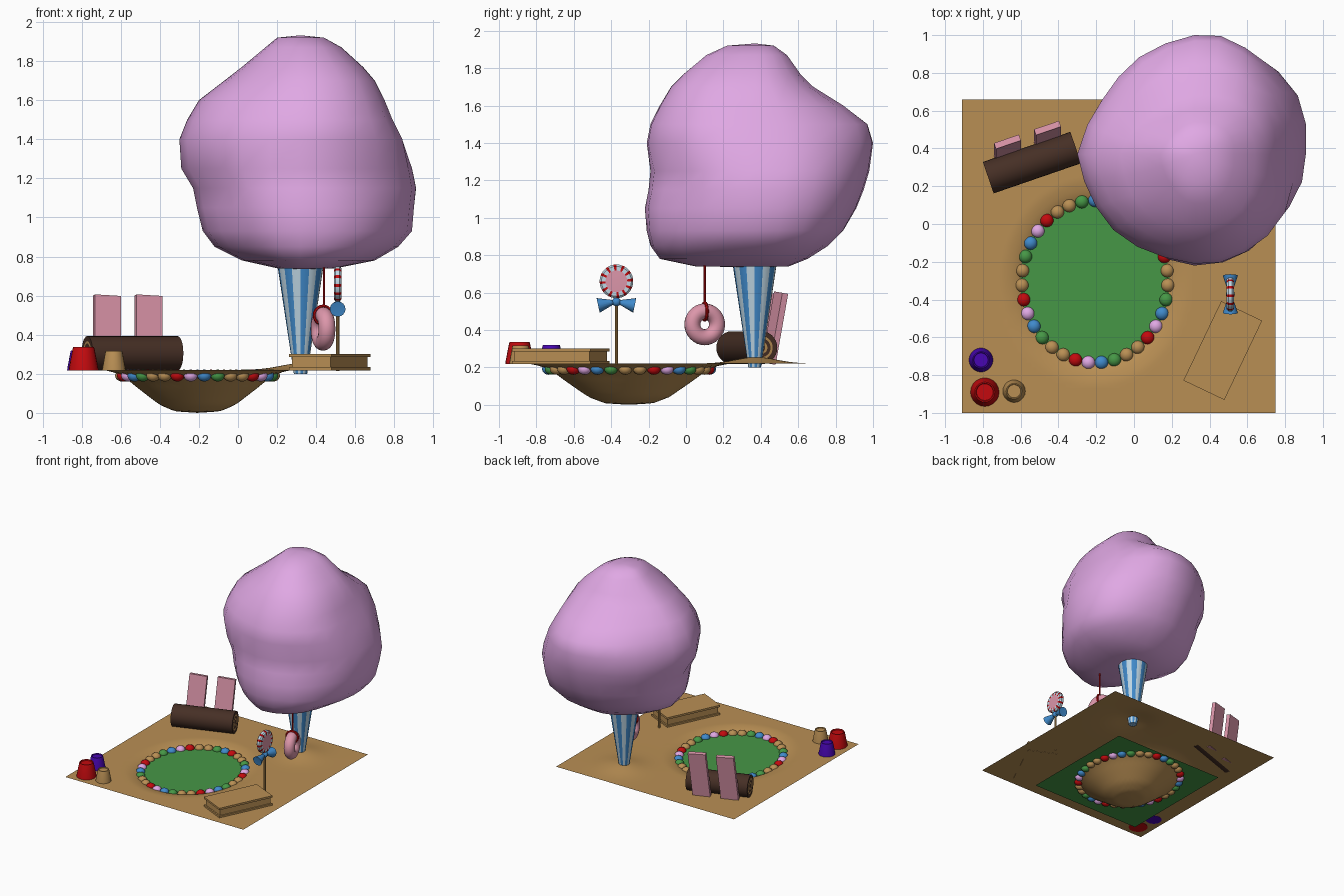
import bpy, bmesh, math
from mathutils import Matrix, Vector
from math import sin, cos, pi, radians, exp, hypot

if "Cube" in bpy.data.objects:
    bpy.data.objects.remove(bpy.data.objects["Cube"])


def material(name, r, g, b):
    m = bpy.data.materials.new(name)
    lin = [((c / 255 + 0.055) / 1.055) ** 2.4 if c > 10 else c / 255 / 12.92 for c in (r, g, b)]
    m.diffuse_color = (*lin, 1)
    m.use_nodes = True
    m.node_tree.nodes["Principled BSDF"].inputs["Base Color"].default_value = m.diffuse_color
    return m


TAN = material("biscuit_tan", 185, 143, 84)
GREEN = material("lime_green", 70, 151, 70)
LILAC = material("candyfloss_lilac", 224, 168, 228)
BLUE = material("candy_blue", 64, 138, 203)
PALE = material("pale_blue_white", 190, 214, 228)
RED = material("cherry_red", 195, 10, 14)
PURPLE = material("grape_purple", 72, 6, 178)
PINK = material("wafer_pink", 220, 150, 170)
BROWN = material("chocolate_brown", 70, 47, 37)


def finish(name, bm, mats, matrix=Matrix(), angle=35):
    bmesh.ops.remove_doubles(bm, verts=bm.verts, dist=1e-5)
    bmesh.ops.recalc_face_normals(bm, faces=bm.faces)
    me = bpy.data.meshes.new(name)
    bm.to_mesh(me)
    bm.free()
    for m in mats:
        me.materials.append(m)
    me.transform(matrix)
    me.shade_smooth()
    me.set_sharp_from_angle(angle=radians(angle))
    ob = bpy.data.objects.new(name, me)
    bpy.context.collection.objects.link(ob)
    return ob


def loft(bm, rings, closed=False, rule=None):
    """Skin a list of rings of points; rule(ring, segment) gives the material."""
    vs = [[bm.verts.new(p) for p in ring] for ring in rings]
    n, k = len(vs), len(vs[0])
    for i in range(n if closed else n - 1):
        for j in range(k):
            a, b = vs[i], vs[(i + 1) % n]
            f = bm.faces.new((a[j], a[(j + 1) % k], b[(j + 1) % k], b[j]))
            f.material_index = rule(i, j) if rule else 0


def lathe(name, profile, mats, matrix, segs=24, rule=None, closed=False):
    bm = bmesh.new()
    loft(bm, [[(r * cos(2 * pi * j / segs), r * sin(2 * pi * j / segs), z)
               for j in range(segs)] for r, z in profile], closed, rule)
    return finish(name, bm, mats, matrix)


def torus(name, R, r, mat, matrix, segs=32, sides=16):
    prof = [(R + r * cos(2 * pi * i / sides), r * sin(2 * pi * i / sides)) for i in range(sides)]
    return lathe(name, prof, [mat], matrix, segs, closed=True)


def box(name, size, mat, matrix):
    bm = bmesh.new()
    bmesh.ops.create_cube(bm, size=1, matrix=Matrix.Diagonal((*size, 1)))
    return finish(name, bm, [mat], matrix)


def T(x, y, z):
    return Matrix.Translation((x, y, z))


def R(deg, axis):
    return Matrix.Rotation(radians(deg), 4, axis)


def interp(table, t):
    for (a, u), (b, v) in zip(table, table[1:]):
        if t <= b:
            return u + (v - u) * (t - a) / (b - a)
    return table[-1][1]


# Ground sheet with the pond bowl and a mound under the tree
PX, PY, RX, RY = -0.207, -0.305, 0.387, 0.43
bowl = [(0, 0.0), (0.3, 0.008), (0.5, 0.041), (0.65, 0.085), (0.8, 0.13),
        (0.9, 0.162), (1, 0.187), (1.1, 0.207), (1.25, 0.22)]
bm = bmesh.new()
bmesh.ops.create_grid(bm, x_segments=64, y_segments=64, size=0.83)
for v in bm.verts:
    v.co += Vector((-0.08, -0.17, 0))
    v.co.z = interp(bowl, hypot((v.co.x - PX) / RX, (v.co.y - PY) / RY))
    v.co.z += 0.035 * exp(-((v.co.x - 0.33) ** 2 + (v.co.y - 0.375) ** 2) / 0.024)
finish("ground", bm, [TAN])

# Pond surface
bm = bmesh.new()
bmesh.ops.create_grid(bm, x_segments=1, y_segments=1, size=0.52)
finish("pond_surface", bm, [GREEN], T(-0.22, -0.35, 0.191))

# Ring of candy balls
order = [BLUE, GREEN, TAN, TAN, RED, LILAC]
for i in range(35):
    a = pi / 2 + 2 * pi * i / 35
    bm = bmesh.new()
    bmesh.ops.create_uvsphere(bm, u_segments=14, v_segments=9, radius=0.036)
    finish("pond_ball", bm, [order[i % 6]],
           T(PX + RX * cos(a), PY + RY * sin(a), 0.191) @ Matrix.Diagonal((1, 1, 0.85, 1)), 60)

# Striped tree trunk, narrow at the foot
lathe("tree_trunk", [(0, 0.2), (0.034, 0.2), (0.128, 0.82), (0, 0.82)], [BLUE, PALE],
      T(0.32, 0.367, 0), 32, lambda i, j: j // 2 % 2)

# Lumpy tree crown: height, left, right, front, back
crown = [(0.74, 0.2, 0.5, 0.05, 0.55), (0.78, 0.02, 0.70, -0.14, 0.65),
         (0.85, -0.12, 0.82, -0.19, 0.76), (0.93, -0.18, 0.89, -0.21, 0.84),
         (1.05, -0.21, 0.90, -0.22, 0.91), (1.15, -0.23, 0.91, -0.20, 0.95),
         (1.25, -0.29, 0.89, -0.19, 0.98), (1.4, -0.30, 0.84, -0.21, 1.0),
         (1.5, -0.26, 0.79, -0.19, 0.97), (1.6, -0.20, 0.75, -0.14, 0.84),
         (1.7, -0.07, 0.70, -0.08, 0.68), (1.77, 0.02, 0.64, -0.01, 0.61),
         (1.87, 0.14, 0.53, 0.11, 0.54), (1.92, 0.2, 0.44, 0.22, 0.47)]
CX, CY, N = 0.32, 0.37, 24
rings = [[(CX, CY, 0.735)] * N]
for z, xl, xr, yf, yb in crown:
    # bulge or pinch of the four diagonals: back right, back left, front left, front right
    diagonal = (0.06, -0.09, -0.05, 0.06 if z > 1.3 else 0.0)
    ring = []
    for j in range(N):
        a = 2 * pi * j / N
        c, s, d = cos(a), sin(a), sin(2 * a)
        k = 1 + 0.03 * d * d * sin(3 * a + 6 * z) + diagonal[int(a / (pi / 2) + 1e-6) % 4] * abs(d)
        ring.append((CX + k * c * (xr - CX if c > 0 else CX - xl),
                     CY + k * s * (yb - CY if s > 0 else CY - yf), z))
    rings.append(ring)
rings.append([(CX, CY, 1.932)] * N)
bm = bmesh.new()
loft(bm, rings)
finish("tree_crown", bm, [LILAC], angle=60)

# Ring swing hanging from the crown on a cord
swing = T(0.435, 0.10, 0.43) @ R(17, 'Z')
torus("swing_ring", 0.069, 0.043, PINK, swing @ R(90, 'Y'))
torus("swing_knot", 0.046, 0.009, RED, swing @ T(0, 0, 0.069) @ R(90, 'X'), 20, 8)
lathe("swing_cord", [(0, 0.54), (0.006, 0.54), (0.006, 0.85), (0, 0.85)], [RED],
      T(0.44, 0.10, 0), 8)

# Lollipop: stick, striped disc and bow
LX, LY = 0.51, -0.372
lathe("lollipop_stick", [(0, 0.215), (0.009, 0.215), (0.009, 0.6), (0, 0.6)], [TAN], T(LX, LY, 0), 10)
disc = [(0, -0.02), (0.058, -0.02), (0.08, -0.019), (0.09, -0.010),
        (0.09, 0.010), (0.08, 0.019), (0.058, 0.02), (0, 0.02)]
lathe("lollipop_disc", disc, [PALE, RED, PINK], T(LX, LY, 0.66) @ R(90, 'Y'), 36,
      lambda i, j: 2 if i in (0, 6) else int(j % 3 == 0))
for side in (-1, 1):
    lathe("bow_wing", [(0, 0), (0.006, 0), (0.04, 0.1), (0, 0.097)], [BLUE],
          T(LX, LY, 0.552) @ R(-side * 102, 'X'), 16)
bm = bmesh.new()
bmesh.ops.create_uvsphere(bm, u_segments=12, v_segments=8, radius=0.024)
finish("bow_knot", bm, [BLUE], T(LX, LY, 0.55), 60)

# Rolled log with pale rings on its ends
ends = [(0, -0.245), (0.02, -0.245), (0.032, -0.245), (0.05, -0.245), (0.062, -0.245), (0.088, -0.245)]
log = ends + [(r, -z) for r, z in reversed(ends)]
log_frame = T(-0.54, 0.325, 0.305) @ R(19, 'Z')
lathe("log_seat", log, [BROWN, TAN], log_frame @ R(90, 'Y'), 28,
      lambda i, j: int(i in (1, 3, 7, 9)))

# Two leaning wafer backs behind the log
for along in (-0.112, 0.112):
    at = log_frame @ Vector((along, 0.12, 0.105))
    box("wafer_back", (0.14, 0.033, 0.385), PINK,
        T(at.x + 0.015, at.y, at.z) @ R(-10, 'X') @ R(19, 'Z'))

# Layered wafer bench
bench = T(0.47, -0.67, 0) @ R(-25.5, 'Z')
for name, w, l, h, z in (("bench_base", 0.24, 0.465, 0.016, 0.226),
                         ("bench_filling", 0.218, 0.443, 0.056, 0.26),
                         ("bench_top", 0.24, 0.465, 0.016, 0.293)):
    box(name, (w, l, h), TAN, bench @ T(0, 0, z))

# Gumdrop cups in the corner
for name, x, y, r, h, mat in (("red_cup", -0.79, -0.89, 0.076, 0.118, RED),
                              ("purple_cup", -0.81, -0.72, 0.064, 0.102, PURPLE),
                              ("tan_cup", -0.635, -0.885, 0.06, 0.098, TAN)):
    prof = [(0, 0), (r, 0), (r * 0.98, h * 0.12), (r * 0.74, h * 0.93), (r * 0.7, h),
            (r * 0.62, h), (r * 0.58, h * 0.93), (0, h * 0.93)]
    lathe(name, prof, [mat], T(x, y, 0.218), 20)
